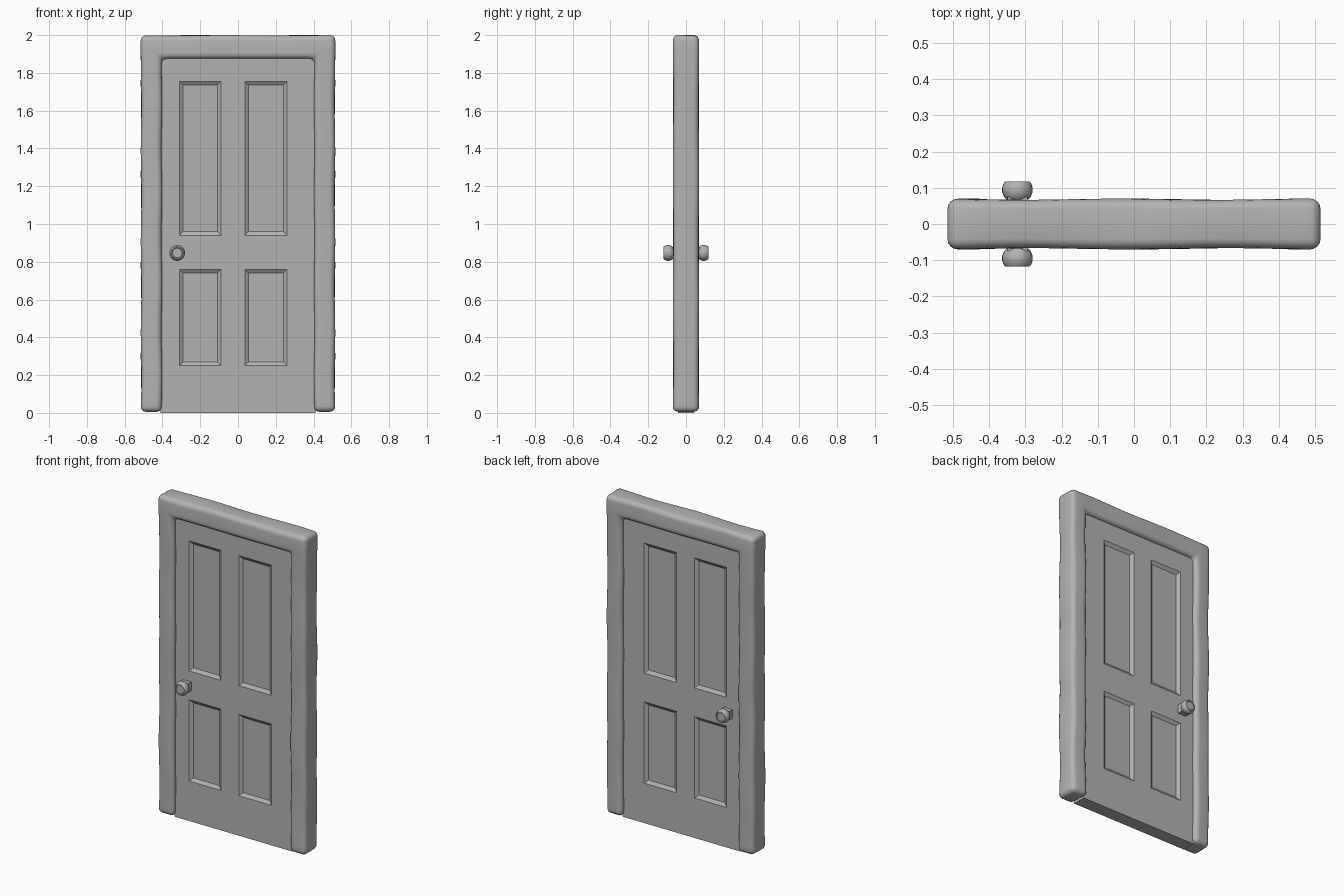
import bpy, bmesh, math
from mathutils import Vector, Matrix

cube = bpy.data.objects.get("Cube")
if cube:
    bpy.data.objects.remove(cube, do_unlink=True)

# single plain grey
grey = bpy.data.materials.new("plain_grey")
grey.use_nodes = True
colour = (0.45, 0.45, 0.45, 1)
grey.diffuse_color = colour
grey.node_tree.nodes["Principled BSDF"].inputs["Base Color"].default_value = colour


def finish(bm, name, smooth=None):
    bmesh.ops.recalc_face_normals(bm, faces=bm.faces)
    mesh = bpy.data.meshes.new(name)
    bm.to_mesh(mesh)
    bm.free()
    obj = bpy.data.objects.new(name, mesh)
    bpy.context.collection.objects.link(obj)
    mesh.materials.append(grey)
    if smooth:
        bpy.ops.object.select_all(action='DESELECT')
        obj.select_set(True)
        bpy.context.view_layer.objects.active = obj
        bpy.ops.object.shade_smooth_by_angle(angle=math.radians(smooth))
    return obj


def box(bm, size, centre):
    m = Matrix.Translation(centre) @ Matrix.Diagonal((*size, 1))
    bmesh.ops.create_cube(bm, size=1, matrix=m)


def cut(bm, axis, value):
    normal = Vector((0, 0, 0))
    normal[axis] = 1
    bmesh.ops.bisect_plane(bm, geom=bm.verts[:] + bm.edges[:] + bm.faces[:],
                           plane_co=normal * value, plane_no=normal)


# door frame: rounded U profile with slightly uneven, hand-worn edges
W, IN, TOP, HEAD, BASE, DEPTH = 0.515, 0.405, 2.0, 1.875, 0.006, 0.07
bm = bmesh.new()
half = [(W, TOP), (W, BASE), (IN, BASE), (IN, HEAD)]
outline = half + [(-x, z) for x, z in reversed(half)]
face = bm.faces.new([bm.verts.new((x, -DEPTH, z)) for x, z in outline])
extruded = bmesh.ops.extrude_face_region(bm, geom=[face])["geom"]
new_verts = [g for g in extruded if isinstance(g, bmesh.types.BMVert)]
bmesh.ops.translate(bm, verts=new_verts, vec=(0, 2 * DEPTH, 0))
bmesh.ops.recalc_face_normals(bm, faces=bm.faces)
bmesh.ops.bevel(bm, geom=bm.edges[:], offset=0.028, segments=4,
                profile=0.5, affect='EDGES')
for i in range(1, 31):
    cut(bm, 2, 0.06 * i)
cut(bm, 2, 1.91)
for i in range(-6, 7):
    cut(bm, 0, 0.06 * i)
for x in (-0.44, 0.44):
    cut(bm, 0, x)
for v in bm.verts:
    x, y, z = v.co
    along = z + 1.3 * x
    edge = abs(y) / DEPTH
    v.co.y *= 1 - 0.025 * (1 + math.sin(9 * along + 2 * y))
    if z < 1.8:
        v.co.x -= math.copysign(0.003, x) * edge * (1 + math.sin(13 * z + 20 * y))
    elif z > 1.96:
        v.co.z -= 0.003 * edge * (1 + math.sin(11 * x + 20 * y))
finish(bm, "door_frame", 50)

# door leaf with four recessed panels on each side
T = 0.042
cols = [(-0.31, -0.09), (0.036, 0.26)]
rows = [(0.25, 0.76), (0.94, 1.755)]
bm = bmesh.new()
box(bm, (0.82, 2 * T, 1.885), (0, 0, 0.9425))
for a, b in cols:
    cut(bm, 0, a)
    cut(bm, 0, b)
for a, b in rows:
    cut(bm, 2, a)
    cut(bm, 2, b)


def is_panel(f):
    c = f.calc_center_median()
    return (abs(f.normal.y) > 0.9 and any(a < c.x < b for a, b in cols)
            and any(a < c.z < b for a, b in rows))


bm.normal_update()
bmesh.ops.inset_individual(bm, faces=[f for f in bm.faces if is_panel(f)],
                           thickness=0.028, depth=-0.014)
finish(bm, "door_leaf")

# knobs: square neck and turned barrel, front and back
KX, KZ = -0.322, 0.847
profile = [(0, 0.068), (0.03, 0.068), (0.037, 0.075), (0.042, 0.088), (0.042, 0.1),
           (0.038, 0.112), (0.033, 0.118), (0.028, 0.118), (0.025, 0.115), (0, 0.115)]
for name, side in (("front", -1), ("back", 1)):
    bm = bmesh.new()
    box(bm, (0.056, 0.04, 0.056), (KX, side * 0.055, KZ))
    finish(bm, name + "_knob_neck")
    bm = bmesh.new()
    verts = [bm.verts.new((KX + r, side * y, KZ)) for r, y in profile]
    edges = [bm.edges.new(pair) for pair in zip(verts, verts[1:])]
    bmesh.ops.spin(bm, geom=verts + edges, cent=(KX, 0, KZ), axis=(0, 1, 0),
                   angle=math.tau, steps=24)
    bmesh.ops.remove_doubles(bm, verts=bm.verts, dist=0.0005)
    finish(bm, name + "_knob", 40)
